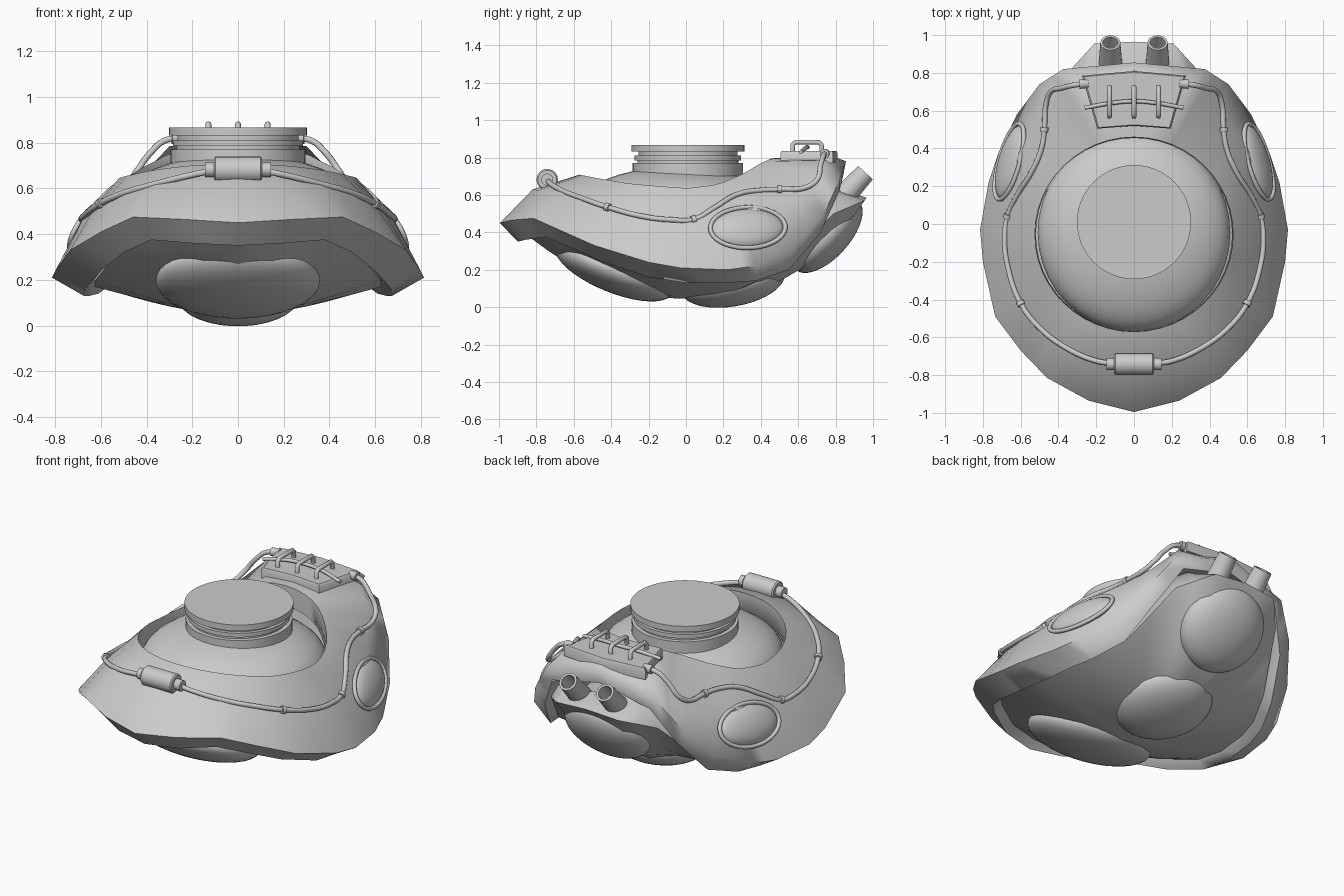
import bpy, bmesh, math
from mathutils import Vector, Matrix

if "Cube" in bpy.data.objects:
    bpy.data.objects.remove(bpy.data.objects["Cube"])

def finish(bm, name):
    bmesh.ops.recalc_face_normals(bm, faces=bm.faces)
    me = bpy.data.meshes.new(name)
    bm.to_mesh(me)
    bm.free()
    ob = bpy.data.objects.new(name, me)
    bpy.context.collection.objects.link(ob)
    return ob

def loft(name, rings, cap=False, closed=False):
    """Skin a list of equal-length closed rings."""
    bm = bmesh.new()
    vs = [[bm.verts.new(p) for p in r] for r in rings]
    n = len(vs[0])
    pairs = list(zip(vs, vs[1:])) + ([(vs[-1], vs[0])] if closed else [])
    for a, b in pairs:
        for i in range(n):
            j = (i + 1) % n
            bm.faces.new((a[i], a[j], b[j], b[i]))
    if cap:
        bm.faces.new(vs[0])
        bm.faces.new(vs[-1])
    return finish(bm, name)

def full(half):
    """Mirror a half ring (front to back on +x) into a closed ring."""
    return half + [Vector((-p.x, p.y, p.z)) for p in half[-2:0:-1]]

def dense(pts):
    pts = [Vector(p) for p in pts]
    out = []
    for a, b in zip(pts, pts[1:]):
        out += [a, a.lerp(b, .5)]
    return out + [pts[-1]]

def lathe(name, prof, base, axis, seg=32, closed=False):
    """Revolve (radius, height) points about an axis."""
    q = Vector((0, 0, 1)).rotation_difference(Vector(axis).normalized())
    rings = [[Vector(base) + q @ Vector((r * math.cos(t), r * math.sin(t), h))
              for t in [2 * math.pi * k / seg for k in range(seg)]] for r, h in prof]
    return loft(name, rings, not closed, closed)

def ellipsoid(name, loc, radii, rot):
    bm = bmesh.new()
    bmesh.ops.create_uvsphere(bm, u_segments=40, v_segments=20, radius=1)
    bm.transform(Matrix.Translation(loc) @ rot.to_4x4() @ Matrix.Diagonal((*radii, 1)))
    return finish(bm, name)

def tube(name, pts, r, cyclic=False, smooth=False):
    cu = bpy.data.curves.new(name, 'CURVE')
    cu.dimensions = '3D'
    cu.bevel_depth = r
    cu.bevel_resolution = 3
    cu.use_fill_caps = True
    sp = cu.splines.new('BEZIER' if smooth else 'POLY')
    if smooth:
        sp.bezier_points.add(len(pts) - 1)
        for b, p in zip(sp.bezier_points, pts):
            b.co = p
            b.handle_left_type = b.handle_right_type = 'AUTO'
    else:
        sp.points.add(len(pts) - 1)
        for b, p in zip(sp.points, pts):
            b.co = (*p, 1)
    sp.use_cyclic_u = cyclic
    ob = bpy.data.objects.new(name, cu)
    bpy.context.collection.objects.link(ob)

# Armoured upper shell: rim, shoulder, crease and lip run front to back
shoulder = dense([(0, -.82, .63), (.19, -.79, .625), (.37, -.7, .605), (.5, -.57, .57),
                  (.6, -.4, .525), (.68, -.17, .465), (.69, 0, .45), (.67, .2, .475),
                  (.61, .37, .53), (.51, .52, .59), (.42, .66, .66), (.3, .74, .785), (0, .79, .805)])
crease = dense([(0, -.995, .45), (.24, -.935, .465), (.46, -.815, .475), (.6, -.67, .41),
                (.735, -.49, .33), (.8, -.2, .24), (.815, -.03, .21), (.77, .22, .2),
                (.72, .37, .22), (.62, .58, .32), (.5, .74, .5), (.375, .82, .68), (0, .855, .78)])
lip = dense([(0, -.9, .35), (.2, -.86, .36), (.38, -.75, .375), (.5, -.62, .32),
             (.6, -.44, .24), (.67, -.2, .16), (.675, 0, .13), (.65, .22, .13),
             (.61, .37, .14), (.53, .55, .2), (.45, .72, .4), (.33, .82, .62), (0, .84, .7)])
rim_z = [(-.58, .71), (-.45, .685), (-.3, .66), (0, .635), (.17, .655), (.3, .71), (.4, .77), (.47, .8)]

def height(y):
    for (a, za), (b, zb) in zip(rim_z, rim_z[1:]):
        if y <= b:
            return za + (zb - za) * (y - a) / (b - a)
    return .8

rim = []
for i in range(25):
    t = math.pi * i / 24
    y = -.055 - .515 * math.cos(t)
    rim.append(Vector((.525 * math.sin(t), y, height(y))))
under_rim = [Vector((p.x * .99, p.y * .99, p.z - .12)) for p in rim]
inner_lip = [Vector((p.x * .93, p.y * .95, p.z + .04)) for p in lip]
loft("upper_shell", [full(r) for r in (under_rim, rim, shoulder, crease, lip, inner_lip)], closed=True)

# Lower hull, with the tail block reaching out behind the shell
edge = inner_lip[:18] + dense([(.49, .53, .24), (.36, .79, .5), (.21, .955, .57), (0, .965, .585)])

def hull_ring(s):
    out = []
    for p in edge:
        e = 1.4 + (1.3 * p.y / .96 if p.y > 0 else -.6 * p.y / .85)
        out.append(Vector((p.x * s, p.y * s, .045 + (p.z - .045) * s ** e)))
    return out

top = [Vector((p.x * (1.2 if p.y > .9 else .9), p.y * .87,
               p.z + (.04 if p.y > .9 else .12))) for p in edge]
loft("lower_hull", [full(r) for r in [top, edge] + [hull_ring(s) for s in (.95, .87, .76, .64, .5, .35, .2, .07)]], True)

# Dome and neck collar
ellipsoid("dome", (0, -.045, .54), (.51, .525, .21), Matrix.Identity(3))
lathe("neck_collar", [(.295, .7), (.295, .77), (.27, .77), (.27, .785), (.285, .785), (.285, .81),
                      (.265, .81), (.265, .832), (.302, .832), (.302, .868)], (0, .01, 0), (0, 0, 1), 64)

# Bulging pods underneath
def pod(name, loc, radii, deg):
    ellipsoid(name, loc, radii, Matrix.Rotation(math.radians(deg), 3, 'X'))
pod("front_pod", (0, -.385, .198), (.36, .335, .12), -22)
pod("belly_pod", (0, .25, .13), (.27, .28, .126), 10)
pod("rear_pod", (0, .755, .385), (.26, .25, .12), 48)

for s, side in ((1, "right"), (-1, "left")):
    # Side lens and its rim
    n = Vector((.87 * s, .22, .46)).normalized()
    a = Vector((-.1 * s, .41, .04))
    a = (a - n * a.dot(n)).normalized()
    b = n.cross(a)
    rot = Matrix((a, b, n)).transposed()
    c = Vector((.65 * s, .328, .42))
    ellipsoid(side + "_lens", c, (.2, .113, .052), rot)
    tube(side + "_lens_rim", [c + n * .012 + a * .208 * math.cos(t) + b * .121 * math.sin(t)
         for t in [k * math.pi / 24 for k in range(48)]], .012, True)
    # Hose from the front canister to the rear plate
    path = [(.1, -.74, .68), (.2, -.725, .66), (.36, -.655, .62), (.5, -.55, .58), (.6, -.42, .535),
            (.67, -.22, .483), (.685, -.08, .467), (.67, .04, .468), (.62, .15, .53), (.54, .28, .605),
            (.49, .4, .625), (.475, .5, .63), (.465, .64, .64), (.44, .7, .68), (.38, .72, .76),
            (.32, .735, .81), (.24, .745, .82)]
    path = [Vector((x * s, y, z)) for x, y, z in path]
    tube(side + "_hose", path, .014, smooth=True)
    for k in (4, 7, 11):
        d = (path[k + 1] - path[k - 1]).normalized()
        lathe(side + "_hose_clip", [(.022, -.012), (.022, .012)], path[k], d, 16)
    lathe(side + "_hose_socket", [(.025, 0), (.025, .05)], (.24 * s, .745, .82), (s, -.1, 0), 16)
    # Exhaust pipe, hollow at the end
    lathe(side + "_exhaust", [(.064, -.06), (.053, .135), (.04, .135), (.04, .03), (.01, .03), (.01, -.06)],
          (.125 * s, .868, .62), (0, .68, .73), 28, True)

# Canister on the front hose
lathe("front_canister", [(.032, -.145), (.032, -.105), (.05, -.105), (.057, -.098), (.057, .098),
                         (.05, .105), (.032, .105), (.032, .145)], (0, -.742, .682), (1, 0, 0), 28)

# Rear plate with staples and a cross rod
def plate(s, z):
    return [Vector((x * s, .655 + (y - .655) * s, z)) for x, y in
            ((-.195, .505), (0, .52), (.195, .505), (.275, .785), (0, .81), (-.275, .785))]
loft("rear_plate", [plate(1, .77), plate(1, .825), plate(.96, .836)], True)
for x in (-.13, 0, .13):
    tube("staple", [(x, .57, .82), (x, .57, .868), (x, .585, .882), (x, .71, .882), (x, .725, .868), (x, .725, .82)], .013)
tube("cross_rod", [(-.26, .615, .83), (-.12, .64, .852), (0, .65, .855), (.12, .64, .852), (.26, .615, .83)], .011, smooth=True)

# Smooth shading with crisp edges; the shell and hull stay softer
def smooth(names, angle):
    for ob in bpy.data.objects:
        ob.select_set(ob.type == 'MESH' and (ob.name in ("upper_shell", "lower_hull")) == names)
    bpy.context.view_layer.objects.active = bpy.context.selected_objects[0]
    bpy.ops.object.shade_smooth_by_angle(angle=math.radians(angle))
smooth(True, 70)
smooth(False, 40)
